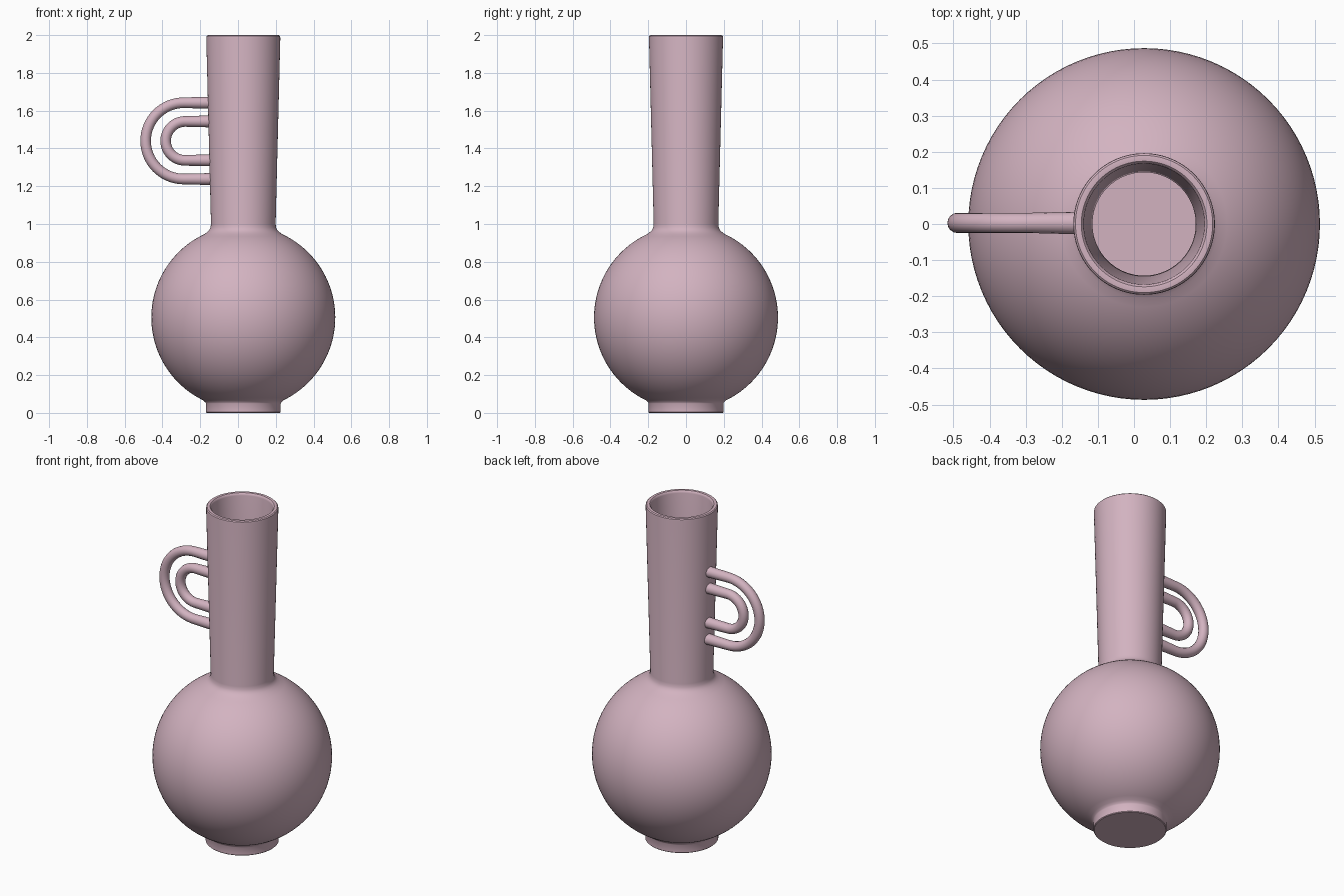
import bpy, bmesh, math

cube = bpy.data.objects.get("Cube")
if cube:
    bpy.data.objects.remove(cube, do_unlink=True)

AXIS_X = 0.028      # the vase axis sits right of centre, the handle balances it
BODY_Z, BODY_R = 0.505, 0.487

# Single glazed colour
glaze = bpy.data.materials.new("dusty_pink")
glaze.use_nodes = True
colour = (0.65, 0.45, 0.53, 1)
glaze.diffuse_color = colour
bsdf = next(n for n in glaze.node_tree.nodes if n.type == 'BSDF_PRINCIPLED')
bsdf.inputs["Base Color"].default_value = colour
bsdf.inputs["Roughness"].default_value = 0.6


def arc(radius, r_start, r_end, steps=40):
    """Sphere profile from the low radius r_start round to the high radius r_end."""
    a0 = -math.acos(r_start / radius)
    a1 = math.acos(r_end / radius)
    return [(radius * math.cos(a0 + (a1 - a0) * i / steps),
             BODY_Z + radius * math.sin(a0 + (a1 - a0) * i / steps))
            for i in range(steps + 1)]


def lathe(name, profile, segments=96):
    """Revolve a (radius, height) profile around the vase axis."""
    bm = bmesh.new()
    verts = [bm.verts.new((r, 0, z)) for r, z in profile]
    edges = [bm.edges.new(pair) for pair in zip(verts, verts[1:])]
    bmesh.ops.spin(bm, geom=verts + edges, cent=(0, 0, 0), axis=(0, 0, 1),
                   angle=2 * math.pi, steps=segments, use_merge=True)
    bmesh.ops.remove_doubles(bm, verts=bm.verts, dist=0.0002)
    bmesh.ops.recalc_face_normals(bm, faces=bm.faces)
    mesh = bpy.data.meshes.new(name)
    bm.to_mesh(mesh)
    bm.free()
    obj = bpy.data.objects.new(name, mesh)
    bpy.context.collection.objects.link(obj)
    obj.location.x = AXIS_X
    mesh.materials.append(glaze)
    bpy.ops.object.select_all(action='DESELECT')
    obj.select_set(True)
    bpy.context.view_layer.objects.active = obj
    bpy.ops.object.shade_smooth_by_angle(angle=math.radians(35))
    return obj


# Hollow vase: foot, round body, fillet, flared neck, rounded rim, inner wall
foot = [(0, 0), (0.194, 0), (0.198, 0.004), (0.198, 0.05), (0.201, 0.056)]
fillet = [(0.19, 0.958), (0.18, 0.968), (0.174, 0.981), (0.171, 1.0)]
rim = [(0.196, 1.985), (0.195, 1.994), (0.190, 1.999), (0.182, 2.0),
       (0.174, 1.999), (0.169, 1.994), (0.167, 1.985)]
inner_neck = [(0.143, 1.0), (0.145, 0.965), (0.153, 0.945)]
inner_body = arc(BODY_R - 0.03, 0.17, 0.17)[::-1]
inner_floor = [(0.168, 0.03), (0, 0.03)]
lathe("vase", foot + arc(BODY_R, 0.212, 0.205) + fillet + rim
      + inner_neck + inner_body + inner_floor)


def handle_loop(name, centre_x, radius, steps=32):
    """A tube running out of the neck, round a half circle and back in."""
    mid_z, end_x = 1.44, -0.142
    path = [(end_x, mid_z + radius, 1.12), (-0.2, mid_z + radius, 1.08)]
    for i in range(steps + 1):
        a = math.pi / 2 + math.pi * i / steps
        path.append((centre_x + radius * math.cos(a), mid_z + radius * math.sin(a), 1.0))
    path += [(-0.2, mid_z - radius, 1.08), (end_x, mid_z - radius, 1.12)]

    curve = bpy.data.curves.new(name, 'CURVE')
    curve.dimensions = '3D'
    curve.bevel_depth = 0.028
    curve.bevel_resolution = 6
    curve.use_fill_caps = True
    spline = curve.splines.new('POLY')
    spline.points.add(len(path) - 1)
    for point, (x, z, scale) in zip(spline.points, path):
        point.co = (x, 0.003, z, 1)
        point.radius = scale
    spline.use_smooth = True
    curve.materials.append(glaze)
    bpy.context.collection.objects.link(bpy.data.objects.new(name, curve))


# Two nested handle loops on the right side of the neck
handle_loop("outer_handle", -0.287, 0.202)
handle_loop("inner_handle", -0.280, 0.103)
